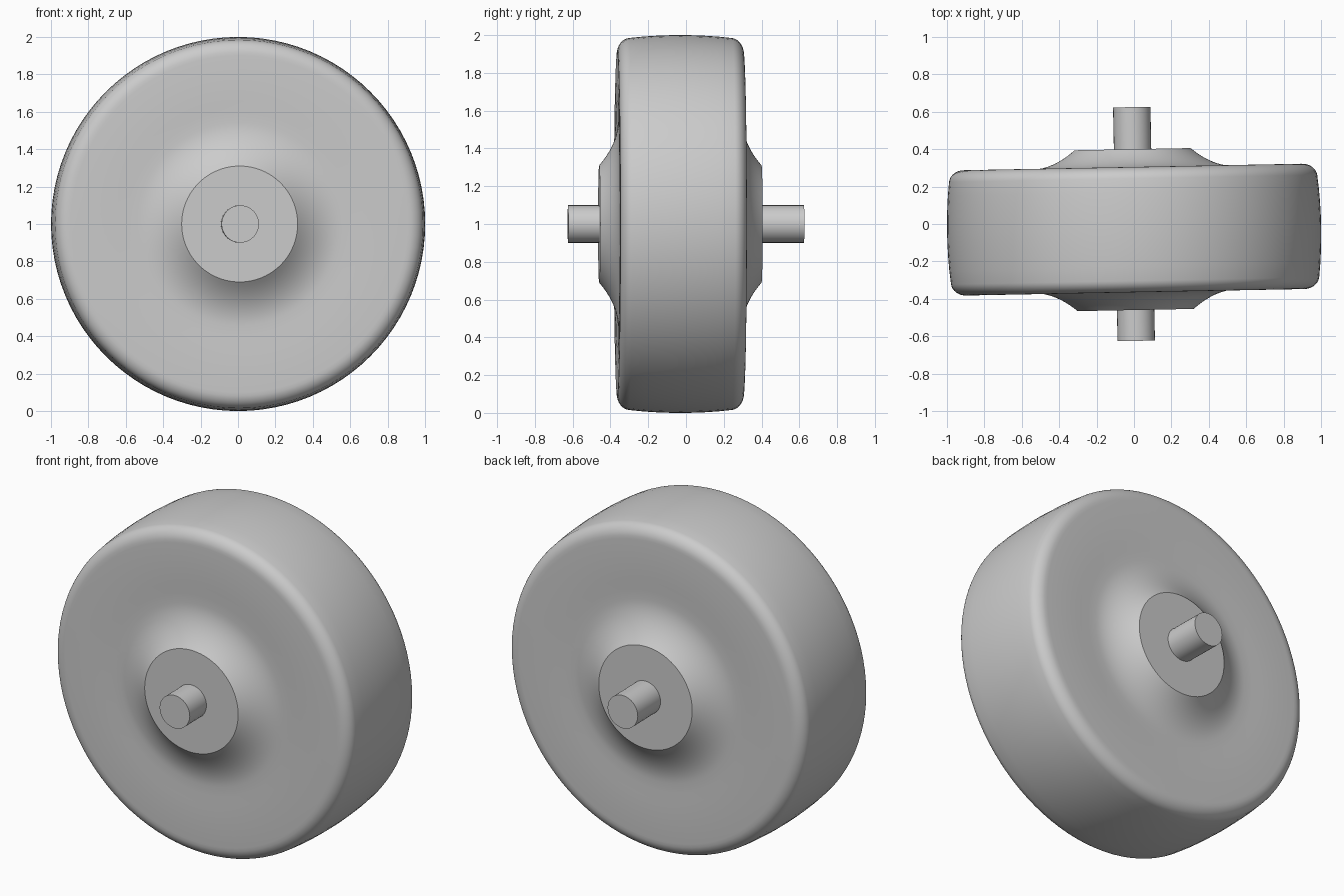
import bpy, bmesh, math

if "Cube" in bpy.data.objects:
    bpy.data.objects.remove(bpy.data.objects["Cube"])

TILT = math.radians(1.1)   # slight turn about the vertical
OFFSET = -0.03             # wheel sits slightly forward on the axle

grey = bpy.data.materials.new("plain grey")
grey.diffuse_color = (0.6, 0.6, 0.6, 1)
grey.use_nodes = True
grey.node_tree.nodes["Principled BSDF"].inputs["Base Color"].default_value = grey.diffuse_color


def lathe(name, profile, segments, shift=0.0):
    """Revolve (radius, axial) points around the wheel's axis."""
    bm = bmesh.new()
    rings = []
    for r, y in profile:
        if r == 0:
            rings.append([bm.verts.new((0, y + shift, 0))] * segments)
        else:
            rings.append([bm.verts.new((r * math.cos(a), y + shift, r * math.sin(a)))
                          for a in (2 * math.pi * i / segments for i in range(segments))])
    for lo, hi in zip(rings, rings[1:]):
        for i in range(segments):
            j = (i + 1) % segments
            quad = list(dict.fromkeys((lo[i], lo[j], hi[j], hi[i])))
            bm.faces.new(quad)
    bmesh.ops.recalc_face_normals(bm, faces=bm.faces)
    mesh = bpy.data.meshes.new(name)
    bm.to_mesh(mesh)
    bm.free()
    mesh.materials.append(grey)
    obj = bpy.data.objects.new(name, mesh)
    bpy.context.collection.objects.link(obj)
    obj.location.z = 1.0
    obj.rotation_euler.z = TILT
    bpy.ops.object.select_all(action='DESELECT')
    obj.select_set(True)
    bpy.context.view_layer.objects.active = obj
    bpy.ops.object.shade_smooth_by_angle(angle=math.radians(28))
    return obj


# Half profile: hub cap, concave flare, shallow dish, flat side
half = [(0, 0.43), (0.31, 0.43)]
for i in range(1, 13):
    r = 0.31 + 0.235 * i / 12
    half.append((r, 0.33 + 0.1 * (1 - i / 12) ** 2))
half += [(0.6, 0.330), (0.66, 0.334), (0.78, 0.335), (0.90, 0.335)]

# Rounded shoulder
for i in range(1, 9):
    a = math.radians(83) * i / 8
    half.append((0.905 + 0.08 * math.sin(a), 0.265 + 0.07 * math.cos(a)))

# Gently crowned tread
for y in (0.2, 0.13, 0.06):
    half.append((1.0 - 0.2 * y * y, y))

profile = half + [(1.0, 0)] + [(r, -y) for r, y in reversed(half)]
lathe("wheel", profile, 96, OFFSET)

# Axle pin through the hub
lathe("axle", [(0, 0.625), (0.1, 0.625), (0.1, -0.625), (0, -0.625)], 32)
